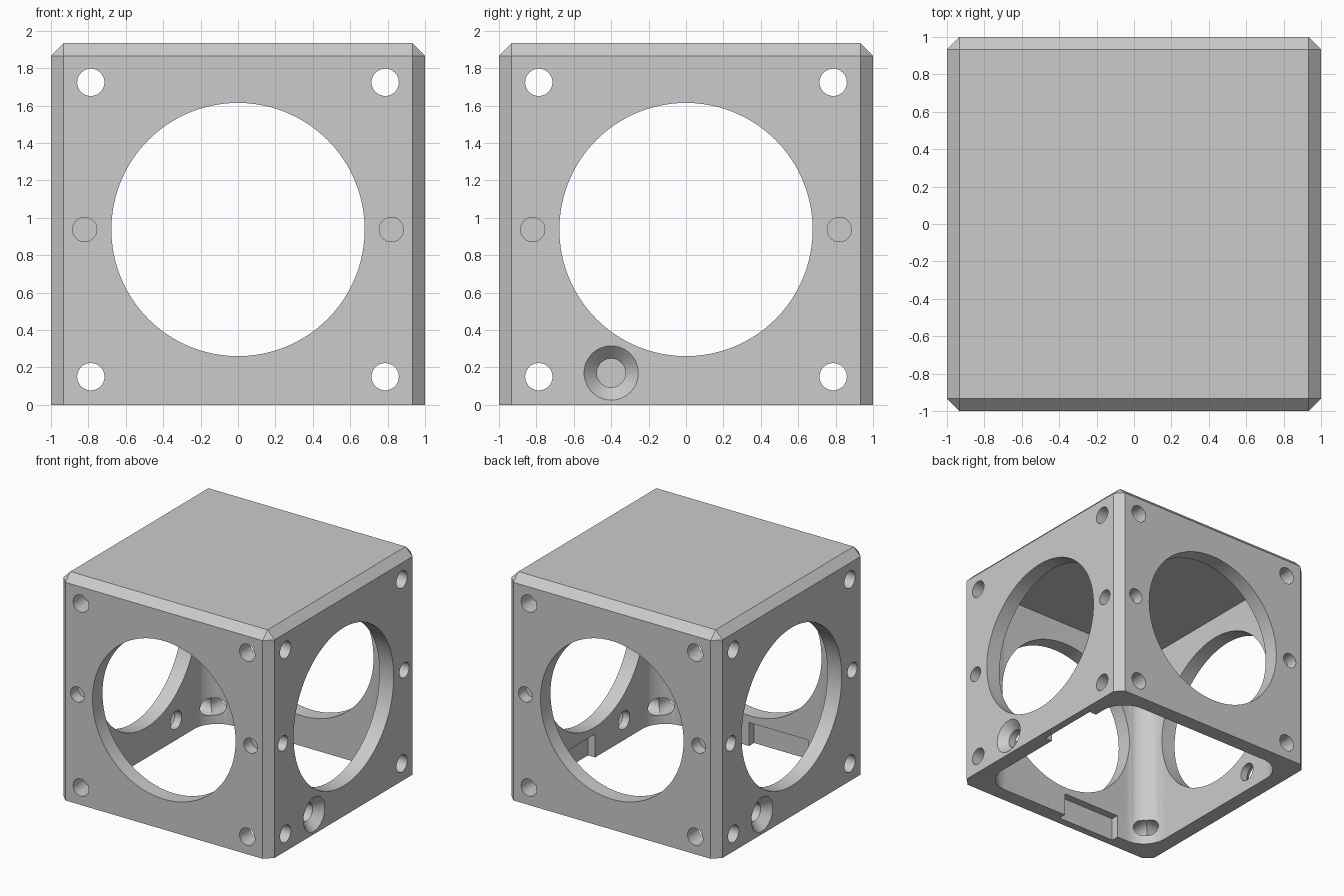
import bpy, bmesh, math
from mathutils import Matrix, Vector

old = bpy.data.objects.get("Cube")
if old:
    bpy.data.objects.remove(old, do_unlink=True)

HEIGHT = 1.933
CHAMFER = 0.067
INNER = 0.867          # inner face of the walls
MID = 0.937            # height of the hole pattern centre

grey = bpy.data.materials.new("plain_grey")
grey.use_nodes = True
colour = (0.6, 0.6, 0.6, 1)
grey.diffuse_color = colour
grey.node_tree.nodes["Principled BSDF"].inputs["Base Color"].default_value = colour


def make_object(name, bm):
    mesh = bpy.data.meshes.new(name)
    bmesh.ops.recalc_face_normals(bm, faces=bm.faces)
    bm.to_mesh(mesh)
    bm.free()
    mesh.materials.append(grey)
    obj = bpy.data.objects.new(name, mesh)
    bpy.context.collection.objects.link(obj)
    return obj


def box(name, low, high, bevel=0, segments=1, pick=None):
    """Box between two corners, with chosen edges bevelled."""
    bm = bmesh.new()
    low, high = Vector(low), Vector(high)
    size = high - low
    bmesh.ops.create_cube(bm, size=1, matrix=Matrix.Translation((low + high) / 2) @ Matrix.Diagonal((*size, 1)))
    if bevel:
        edges = [e for e in bm.edges if pick(e)]
        bmesh.ops.bevel(bm, geom=edges, offset=bevel, segments=segments, profile=0.5, affect='EDGES')
    return make_object(name, bm)


def rod(name, start, end, r1, r2, sides=48):
    """Cylinder or cone from start to end."""
    start, end = Vector(start), Vector(end)
    axis = end - start
    turn = axis.to_track_quat('Z', 'Y').to_matrix().to_4x4()
    bm = bmesh.new()
    bmesh.ops.create_cone(bm, cap_ends=True, segments=sides, radius1=r1, radius2=r2, depth=axis.length,
                          matrix=Matrix.Translation((start + end) / 2) @ turn)
    return make_object(name, bm)


def cut(target, cutter):
    mod = target.modifiers.new("cut", 'BOOLEAN')
    mod.operation = 'DIFFERENCE'
    mod.solver = 'EXACT'
    mod.object = cutter
    bpy.context.view_layer.objects.active = target
    bpy.ops.object.modifier_apply(modifier=mod.name)
    bpy.data.objects.remove(cutter, do_unlink=True)


def is_upright(e):
    return abs(e.verts[0].co.z - e.verts[1].co.z) > 0.1


def place(axis, along, across, z):
    """Point given by distance along an axis and across it."""
    return (across, along, z) if axis == 'y' else (along, across, z)


# Chamfered outer block with a plain bottom rim
shell = box("cube_housing", (-1, -1, 0), (1, 1, HEIGHT), CHAMFER, 1,
            lambda e: is_upright(e) or e.verts[0].co.z > 1)

# Hollow inside with rounded corners, open below
cut(shell, box("pocket", (-INNER, -INNER, -0.2), (INNER, INNER, 1.8), 0.22, 12, is_upright))

for axis in 'xy':
    # Large round window through both opposite walls
    cut(shell, rod("window", place(axis, -1.3, 0, MID), place(axis, 1.3, 0, MID), 0.677, 0.677, 96))
    for side in (-1, 1):
        # Corner screw holes run right through
        for dz in (-0.787, 0.787):
            cut(shell, rod("screw_hole", place(axis, -1.2, side * 0.787, MID + dz),
                           place(axis, 1.2, side * 0.787, MID + dz), 0.073, 0.073, 32))

# Blind pin holes at mid height on each wall
for axis in 'xy':
    for wall in (-1, 1):
        for side in (-1, 1):
            cut(shell, rod("pin_hole", place(axis, wall * 1.1, side * 0.82, MID),
                           place(axis, wall * 0.9, side * 0.82, MID), 0.065, 0.065, 32))

# Countersunk holes on the two side walls
for side in (-1, 1):
    y = -0.4 * side
    cut(shell, rod("bolt_hole", (side * 1.1, y, 0.17), (side * 0.75, y, 0.17), 0.077, 0.077, 32))
    cut(shell, rod("countersink", (side * 1.01, y, 0.17), (side * 0.932, y, 0.17), 0.155, 0.077, 48))

# Shallow recesses along the bottom rim of two inner walls
cut(shell, box("front_recess", (-0.55, -0.934, -0.1), (0.01, -0.8, 0.2)))
cut(shell, box("side_recess", (0.8, -0.01, -0.1), (0.934, 0.55, 0.2)))

shell.data.materials.clear()
shell.data.materials.append(grey)
for p in shell.data.polygons:
    p.material_index = 0

bpy.ops.object.select_all(action='DESELECT')
shell.select_set(True)
bpy.context.view_layer.objects.active = shell
bpy.ops.object.shade_smooth_by_angle(angle=math.radians(30))
